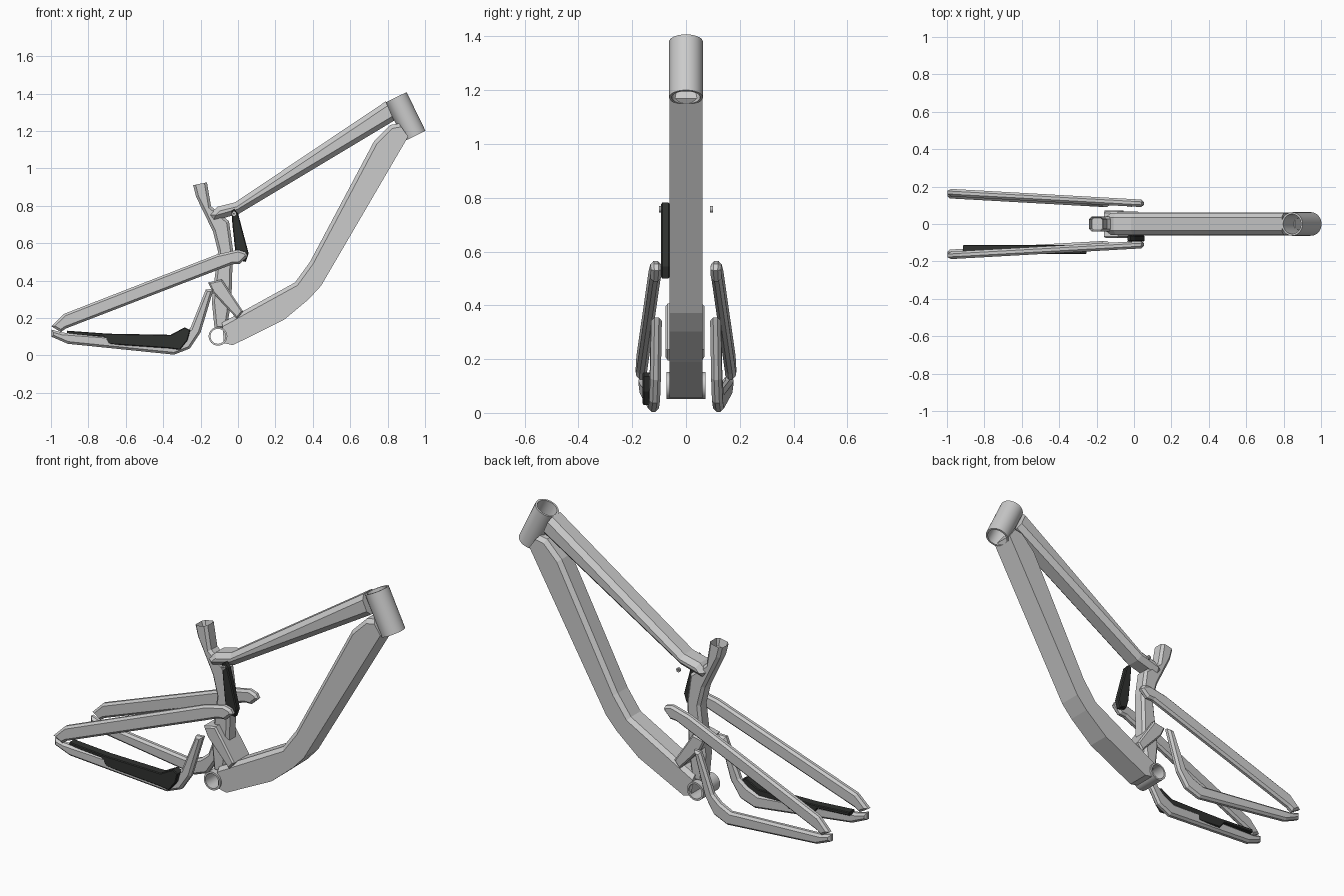
import bpy, bmesh, math
from mathutils import Vector

if "Cube" in bpy.data.objects:
    bpy.data.objects.remove(bpy.data.objects["Cube"])

dark = bpy.data.materials.new("dark_rubber")
dark.diffuse_color = (0.03, 0.032, 0.03, 1)
dark.use_nodes = True
dark.node_tree.nodes["Principled BSDF"].inputs["Base Color"].default_value = dark.diffuse_color


def finish(bm, name, mat=None):
    bmesh.ops.recalc_face_normals(bm, faces=bm.faces)
    me = bpy.data.meshes.new(name)
    bm.to_mesh(me)
    bm.free()
    ob = bpy.data.objects.new(name, me)
    bpy.context.collection.objects.link(ob)
    if mat:
        me.materials.append(mat)
    return ob


def beam(name, pts, y0, y1, bevel=0.0, hard=(), slope=0.0, x0=0.0, mat=None, socket=False):
    """Side profile (x, z) extruded from y0 to y1, rims chamfered except the
    profile edges listed in hard; slope leans the beam outward along x."""
    bm = bmesh.new()
    a = [bm.verts.new((x, y0, z)) for x, z in pts]
    b = [bm.verts.new((x, y1, z)) for x, z in pts]
    n = len(pts)
    bm.faces.new(a)
    bm.faces.new(b[::-1])
    for i in range(n):
        j = (i + 1) % n
        bm.faces.new((a[i], b[i], b[j], a[j]))
    bmesh.ops.recalc_face_normals(bm, faces=bm.faces)
    if bevel:
        rims = [bm.edges.get((r[i], r[(i + 1) % n])) for r in (a, b) for i in range(n) if i not in hard]
        bmesh.ops.bevel(bm, geom=rims, offset=bevel, segments=1, affect='EDGES', clamp_overlap=True)
    if socket:
        top = max(bm.faces, key=lambda f: f.calc_center_median().z)
        bmesh.ops.inset_individual(bm, faces=[top], thickness=0.01)
        bmesh.ops.translate(bm, verts=top.verts[:], vec=(0.006, 0, -0.04))
    for v in bm.verts:
        v.co.y += slope * (v.co.x - x0)
    return finish(bm, name, mat)


def tube(name, p, q, r_out, r_in, seg=32, mat=None):
    """Hollow round tube from p to q."""
    p, q = Vector(p), Vector(q)
    d = (q - p).normalized()
    u = d.orthogonal().normalized()
    w = d.cross(u)
    bm = bmesh.new()
    rings = []
    for c, r in ((p, r_out), (q, r_out), (q, r_in), (p, r_in)):
        rings.append([bm.verts.new(c + r * (math.cos(t) * u + math.sin(t) * w))
                      for t in (2 * math.pi * i / seg for i in range(seg))])
    for k in range(4):
        for i in range(seg):
            j = (i + 1) % seg
            f = bm.faces.new((rings[k][i], rings[k][j], rings[(k + 1) % 4][j], rings[(k + 1) % 4][i]))
            f.smooth = k in (0, 2)
    for e in bm.edges:
        if len({f.smooth for f in e.link_faces}) > 1:
            e.smooth = False
    return finish(bm, name, mat)


# Main triangle
tube("head_tube", (0.845, 0, 1.38), (0.946, 0, 1.173), 0.063, 0.053)
tube("crank_shell", (-0.107, -0.073, 0.102), (-0.107, 0.073, 0.102), 0.05, 0.04)
beam("top_tube", [(0.79, 1.358), (-0.016, 0.818), (-0.11, 0.795), (-0.155, 0.752), (-0.13, 0.72),
                  (0.005, 0.757), (0.835, 1.255)], -0.06, 0.06, 0.025, hard=(6,))
beam("down_tube", [(0.86, 1.24), (0.815, 1.232), (0.727, 1.144), (0.385, 0.50), (0.305, 0.39),
                   (0.027, 0.237), (-0.085, 0.175), (-0.075, 0.065), (-0.027, 0.055),
                   (0.246, 0.190), (0.38, 0.302), (0.444, 0.372), (0.91, 1.17)],
     -0.062, 0.062, 0.02, hard=(6, 7, 8, 9, 10, 11, 12))
beam("seat_tube", [(-0.166, 0.925), (-0.24, 0.91), (-0.225, 0.85), (-0.134, 0.663), (-0.107, 0.556),
                   (-0.14, 0.29), (-0.125, 0.14), (-0.06, 0.14), (-0.035, 0.30), (-0.027, 0.567),
                   (-0.048, 0.717), (-0.144, 0.797)], -0.04, 0.04, 0.014, hard=(0,), socket=True)
beam("pivot_block", [(-0.16, 0.39), (-0.086, 0.406), (0.027, 0.235), (-0.005, 0.195), (-0.134, 0.335)],
     -0.076, 0.068, 0.008)

# Rear triangle, both sides
seat_stay = [(-0.998, 0.155), (-0.93, 0.222), (-0.112, 0.54), (0.0, 0.565), (0.04, 0.553), (0.053, 0.53),
             (0.01, 0.489), (-0.03, 0.487), (-0.92, 0.144), (-0.947, 0.125)]
chain_stay = [(-0.172, 0.353), (-0.13, 0.355), (-0.20, 0.123), (-0.257, 0.037), (-0.342, 0.004),
              (-0.91, 0.062), (-0.998, 0.10), (-0.998, 0.138), (-0.94, 0.122), (-0.365, 0.08),
              (-0.30, 0.108), (-0.255, 0.145)]
for side, word in ((-1, "right"), (1, "left")):
    for part, prof, x0 in (("seat_stay", seat_stay, 0.05), ("chain_stay", chain_stay, -0.15)):
        beam(f"{part}_{word}", prof, side * 0.11 - 0.02, side * 0.11 + 0.02, 0.012,
             slope=-0.056 * side, x0=x0)
    # Rocker pivot bolts
    tube(f"pivot_bolt_{word}", (-0.022, side * 0.09, 0.757), (-0.022, side * 0.1, 0.757), 0.012, 0.004, 16)

# Dark rocker link and chain guard
beam("rocker_link", [(-0.035, 0.773), (-0.02, 0.782), (0.0, 0.76), (0.057, 0.545), (0.042, 0.50),
                     (0.0, 0.51), (-0.015, 0.56), (-0.03, 0.70)], -0.093, -0.06, 0.005, mat=dark)
beam("chain_guard", [(-0.915, 0.132), (-0.69, 0.116), (-0.36, 0.11), (-0.285, 0.15), (-0.255, 0.135),
                     (-0.27, 0.08), (-0.31, 0.03), (-0.37, 0.038), (-0.69, 0.06), (-0.72, 0.10),
                     (-0.915, 0.112)], -0.161, -0.112, 0.004, mat=dark)
